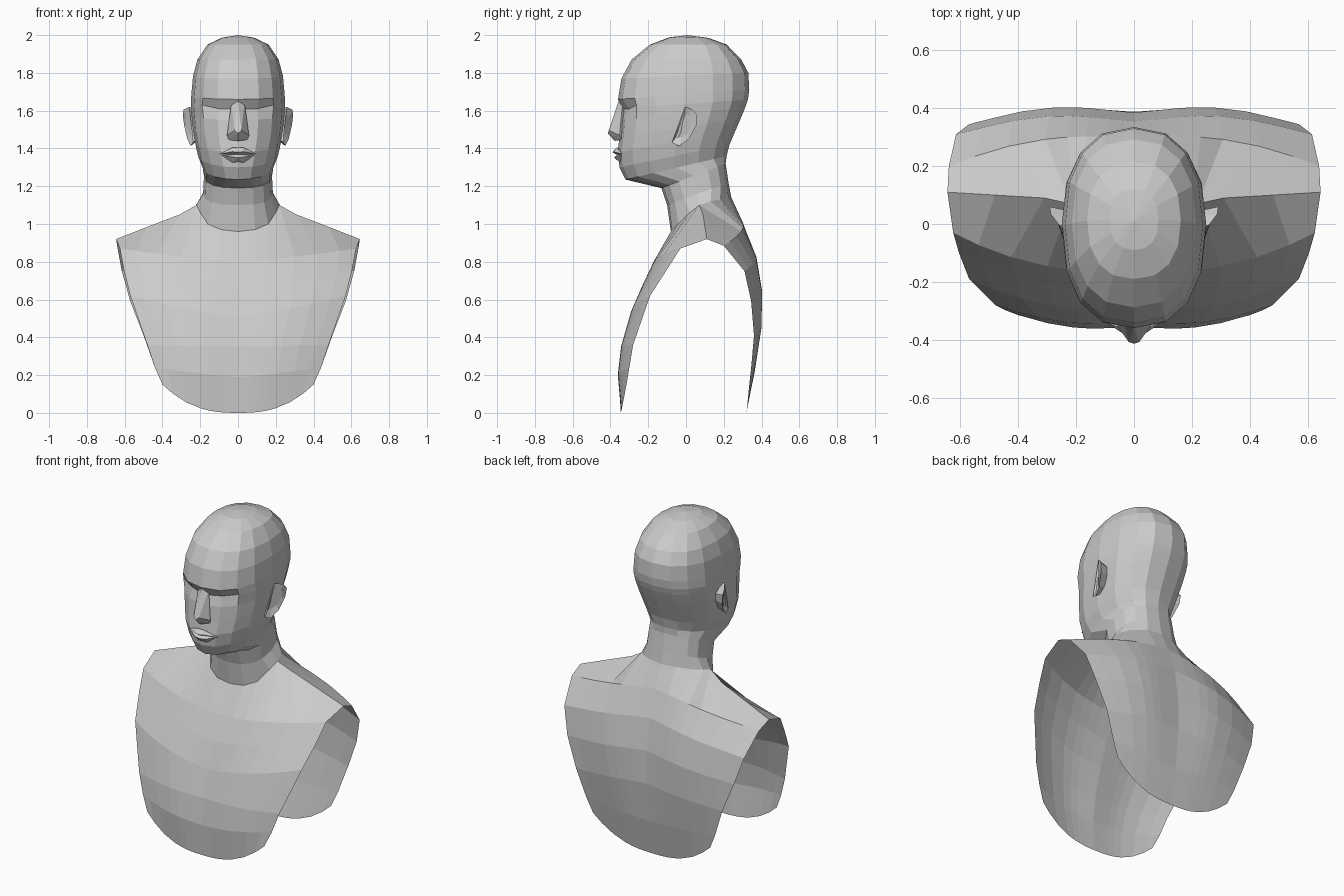
import bpy, bmesh, math

def finish(bm, name):
    bmesh.ops.remove_doubles(bm, verts=bm.verts, dist=0.0005)
    bmesh.ops.recalc_face_normals(bm, faces=bm.faces)
    me = bpy.data.meshes.new(name)
    bm.to_mesh(me)
    bm.free()
    ob = bpy.data.objects.new(name, me)
    bpy.context.collection.objects.link(ob)
    return ob

def loft(bm, rows, closed=False):
    vs = [[bm.verts.new(p) for p in r] for r in rows]
    for a, b in zip(vs, vs[1:]):
        n = len(a)
        for i in range(n if closed else n - 1):
            j = (i + 1) % n
            bm.faces.new((a[i], a[j], b[j], b[i]))
    return vs

def mirror(ob):
    m = ob.modifiers.new("mirror", 'MIRROR')
    m.merge_threshold = 0.001

def hull(name, half):
    # convex block from half its points, mirrored across x
    bm = bmesh.new()
    pts = set(half) | {(-x, y, z) for x, y, z in half}
    for p in sorted(pts):
        bm.verts.new(p)
    bmesh.ops.convex_hull(bm, input=bm.verts)
    loose = [v for v in bm.verts if not v.link_faces]
    bmesh.ops.delete(bm, geom=loose, context='VERTS')
    return finish(bm, name)

N = 8  # segments in half a ring

def half_ring(zf, zb, yf, yb, hw, taper):
    out = []
    for i in range(N + 1):
        t = math.pi * i / N
        c, s = math.cos(t), math.sin(t)
        if i in (0, N):
            s = 0.0
        k = 0.84
        x = hw * s ** k
        d = math.copysign(abs(c) ** k, c)
        if c > 0:
            x *= 1 - taper * c * c
        y = (yf + yb) / 2 - (yb - yf) / 2 * d
        out.append([x, y, zf + (zb - zf) * (y - yf) / (yb - yf)])
    return out

# Neck seam, front to back, and shoulder ridge
seam = [(0, -.08, .96), (.09, -.075, .97), (.16, -.04, 1.0), (.2, .02, 1.06),
        (.22, .07, 1.1), (.21, .13, 1.12), (.17, .18, 1.13), (.09, .225, 1.14), (0, .24, 1.14)]
ridge = [(.31, .09, 1.05), (.48, .10, .985), (.645, .11, .92)]

# Neck and head rings: front z, back z, front y, back y, half width, front taper
rings = [(1.10, 1.22, -.10, .225, .185, 0),
         (1.19, 1.32, -.13, .21, .18, 0),
         (1.235, 1.36, -.32, .215, .187, .25),
         (1.30, 1.42, -.352, .23, .212, .22),
         (1.38, 1.49, -.362, .26, .228, .12),
         (1.46, 1.56, -.352, .29, .24, .06),
         (1.55, 1.62, -.345, .315, .247, .03),
         (1.61, 1.66, -.342, .328, .25, 0),
         (1.66, 1.71, -.36, .335, .247, 0),
         (1.77, 1.80, -.342, .330, .238, 0),
         (1.87, 1.87, -.288, .293, .215, 0),
         (1.95, 1.95, -.19, .215, .162, 0),
         (1.988, 1.985, -.09, .12, .085, 0)]
bm = bmesh.new()
rows = [half_ring(*r) for r in rings]
# eye sockets, ending at the temples
rows[7][1] = [.10, -.298, 1.61]
rows[7][2] = [.19, -.262, 1.63]
vs = loft(bm, [seam] + rows)
crown = bm.verts.new((0, .01, 2.0))
for a, b in zip(vs[-1], vs[-1][1:]):
    bm.faces.new((a, b, crown))

# Chest and back sheets: rows from the spine line to the arm edge
U = (0, .14, .26, .36, .48, .68, .86, 1)

def row(cy, cz, e, bulge=0, bottom=1.3):
    return [(e[0] * u, cy + (e[1] - cy) * u ** 2.4 + bulge * math.sin(math.pi * u) ** 1.3,
             cz + (e[2] - cz) * u ** bottom) for u in U]

front = [row(-.17, .80, (.625, -.03, .87)),
         row(-.235, .66, (.605, -.10, .76)),
         row(-.29, .51, (.57, -.19, .62), -.01),
         row(-.335, .35, (.48, -.28, .36), -.015),
         row(-.355, .19, (.44, -.30, .24), -.012),
         row(-.345, .0, (.40, -.315, .15), 0, 2.6)]
back = [row(.30, 1.01, (.64, .20, .885), .01),
        row(.355, .85, (.615, .31, .75), .025),
        row(.385, .66, (.57, .345, .59), .025),
        row(.388, .46, (.50, .36, .41), .015),
        row(.362, .22, (.44, .345, .24), .005),
        row(.32, .0, (.40, .335, .15), 0, 2.6)]
loft(bm, [seam[:5] + ridge] + front)
loft(bm, [seam[:3:-1] + ridge] + back)
mirror(finish(bm, "bust"))

# Nose
hull("nose", [(0, -.356, 1.655), (.035, -.335, 1.645), (.022, -.365, 1.57), (.018, -.408, 1.495),
              (0, -.414, 1.48), (.058, -.352, 1.47), (.05, -.34, 1.445), (0, -.378, 1.44),
              (0, -.30, 1.5)])

# Lips
hull("upper_lip", [(.1, -.338, 1.37), (.03, -.366, 1.405), (0, -.366, 1.4), (.03, -.384, 1.383),
                   (0, -.39, 1.38), (0, -.368, 1.368), (0, -.32, 1.38)])
hull("lower_lip", [(.09, -.338, 1.366), (.035, -.374, 1.355), (0, -.38, 1.352),
                   (0, -.366, 1.367), (.03, -.35, 1.325), (0, -.32, 1.34)])

# Ears: flared rim around a sunken bowl
rim = [(.258, -.005, 1.62), (.288, .035, 1.605), (.292, .06, 1.575), (.285, .054, 1.52),
       (.268, .015, 1.45), (.25, -.035, 1.413), (.238, -.075, 1.43), (.246, -.045, 1.51)]
cy, cz = -.005, 1.525
bm = bmesh.new()
root = [(.215, cy + (y - cy) * .75, cz + (z - cz) * .75) for x, y, z in rim]
bowl = [(x - .012, cy + (y - cy) * .6, cz + (z - cz) * .6) for x, y, z in rim]
v = loft(bm, [root, rim, bowl], closed=True)
bm.faces.new(v[-1])
mirror(finish(bm, "ears"))
